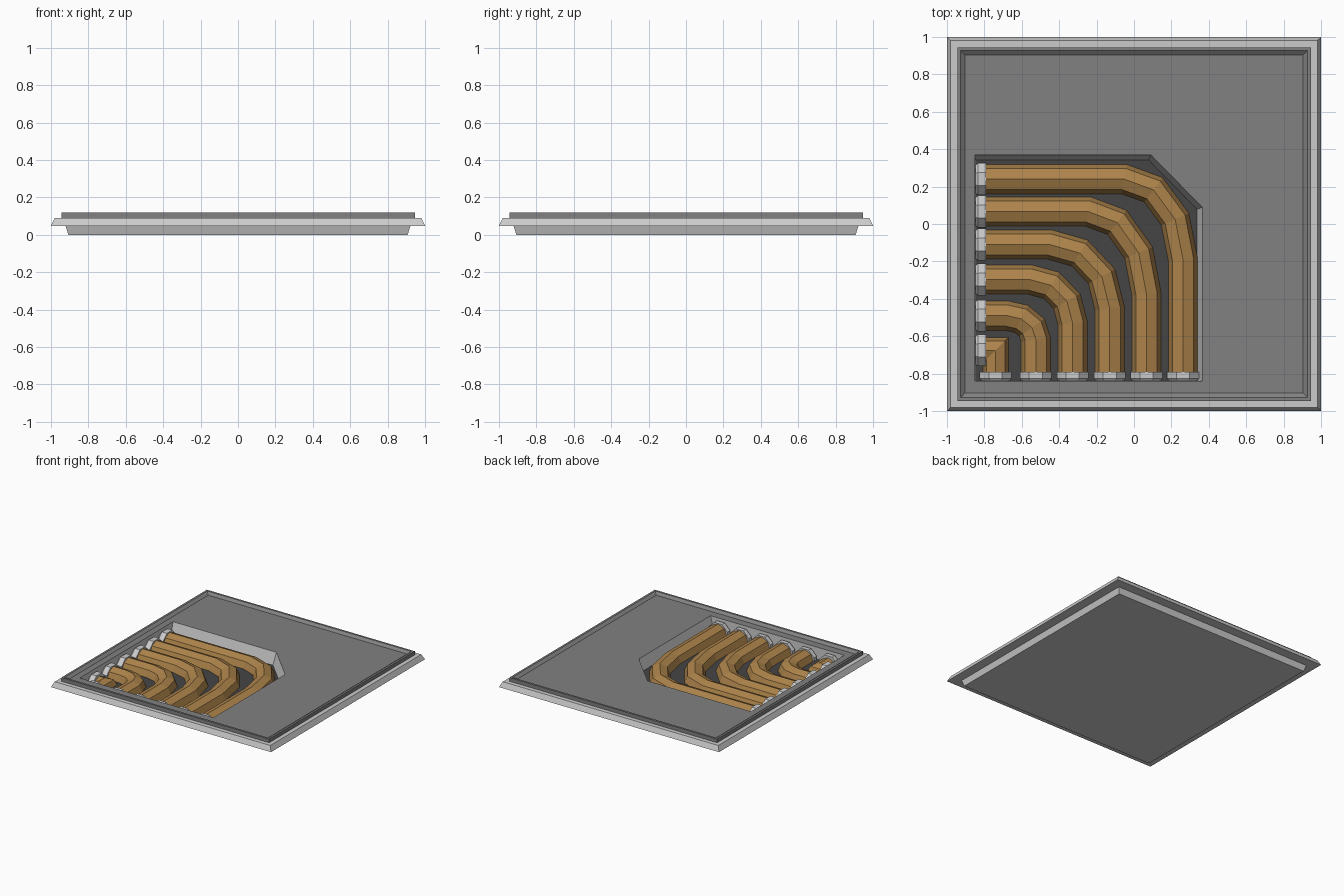
import bpy, bmesh
from math import cos, sin, pi
from mathutils import Vector

if "Cube" in bpy.data.objects:
    bpy.data.objects.remove(bpy.data.objects["Cube"])


def material(name, rgb):
    m = bpy.data.materials.new(name)
    m.diffuse_color = (*rgb, 1)
    m.use_nodes = True
    m.node_tree.nodes["Principled BSDF"].inputs["Base Color"].default_value = m.diffuse_color
    return m


PANEL = material("panel_grey", (0.22, 0.22, 0.22))
DARK = material("pit_dark", (0.06, 0.06, 0.06))
COPPER = material("copper", (0.42, 0.23, 0.07))


def finish(bm, name, mat=None):
    bmesh.ops.recalc_face_normals(bm, faces=bm.faces)
    me = bpy.data.meshes.new(name)
    bm.to_mesh(me)
    bm.free()
    ob = bpy.data.objects.new(name, me)
    bpy.context.collection.objects.link(ob)
    if mat:
        me.materials.append(mat)
    return ob


def loft(bm, rings, closed=True):
    """Skin consecutive rings of points; returns the rings of verts."""
    vr = [[bm.verts.new(p) for p in r] for r in rings]
    for a, b in zip(vr, vr[1:]):
        n = len(a)
        for i in range(n if closed else n - 1):
            j = (i + 1) % n
            bm.faces.new((a[i], a[j], b[j], b[i]))
    return vr


def square(h, z):
    return [(-h, -h, z), (h, -h, z), (h, h, z), (-h, h, z)]


# outer flange and lower body
bm = bmesh.new()
r = loft(bm, [square(h, z) for h, z in
              ((0.907, 0), (0.922, 0.048), (1, 0.048), (0.98, 0.09), (0.94, 0.09))])
bm.faces.new(r[0])
finish(bm, "flange_frame")

# pit outlines
FLOOR_Z, TOP_Z = 0.004, 0.102
pit_top = [(-0.85, -0.84), (0.365, -0.84), (0.365, 0.09), (0.09, 0.37), (-0.85, 0.37)]
pit_low = [(-0.848, -0.838), (0.338, -0.838), (0.338, 0.078), (0.078, 0.342), (-0.848, 0.342)]

# top panel with raised lip and a hole for the pit
bm = bmesh.new()
r = loft(bm, [square(h, z) for h, z in
              ((0.945, 0.085), (0.945, 0.12), (0.928, 0.12), (0.903, TOP_Z))])
hole = [bm.verts.new((x, y, TOP_Z)) for x, y in pit_top]
edges = [bm.edges.new((hole[i - 1], hole[i])) for i in range(5)]
edges += [bm.edges.get((r[-1][i - 1], r[-1][i])) for i in range(4)]
bmesh.ops.triangle_fill(bm, edges=edges, use_beauty=True)
finish(bm, "top_panel", PANEL)

# pit walls and floor
bm = bmesh.new()
loft(bm, [[(x, y, TOP_Z) for x, y in pit_top], [(x, y, FLOOR_Z) for x, y in pit_low]])
bmesh.ops.reverse_faces(bm, faces=bm.faces)
ob = finish(bm, "pit_walls")
bm = bmesh.new()
bm.faces.new([bm.verts.new((x, y, FLOOR_Z)) for x, y in pit_low])
finish(bm, "pit_floor", DARK)


def sweep(name, path, radii, arch, mat=None):
    """Sweep a half-round section along a flat path with mitred joints."""
    pts = [Vector(p) for p in path]
    rings = []
    for i, p in enumerate(pts):
        d1 = (pts[i] - pts[i - 1]).normalized() if i else (pts[1] - pts[0]).normalized()
        d2 = (pts[i + 1] - pts[i]).normalized() if i + 1 < len(pts) else d1
        t = (d1 + d2).normalized()
        side = Vector((-t.y, t.x)) / t.dot(d1)
        rings.append([(p.x + side.x * u * radii[i], p.y + side.y * u * radii[i],
                       v * radii[i]) for u, v in arch])
    bm = bmesh.new()
    vr = loft(bm, rings, closed=False)
    bm.faces.new(vr[0])
    bm.faces.new(vr[-1])
    return finish(bm, name, mat)


ridge_arch = [(cos(a * pi / 4), sin(a * pi / 4)) for a in range(5)]
flat_arch = [(0.92, 0)] + [(cos((a + .5) * pi / 4), sin((a + .5) * pi / 4)) for a in range(4)] + [(-0.92, 0)]

# pipes: (left end y, bottom end x, bend start x, bend end y)
pipes = [(0.24, 0.262, -0.053, -0.19), (0.067, 0.067, -0.246, -0.375),
         (-0.11, -0.13, -0.45, -0.45), (-0.297, -0.328, -0.556, -0.53),
         (-0.49, -0.525, -0.68, -0.617), (-0.675, -0.74, None, None)]
for k, (y, x, bx, by) in enumerate(pipes, 1):
    path = [(-0.8, y)]
    if bx is None:
        path.append((x, y))
    else:
        path += [(bx + (x - bx) * sin(a * pi / 6), by + (y - by) * cos(a * pi / 6))
                 for a in range(4)]
    path.append((x, -0.8))
    sweep(f"pipe_{k}", path, [0.08 if bx is not None else 0.07] * len(path), ridge_arch, COPPER)
    # end collars on the left and front walls
    sweep(f"left_collar_{k}", [(-0.847, y), (-0.835, y), (-0.79, y)],
          [0.082, 0.092, 0.092], flat_arch)
    sweep(f"front_collar_{k}", [(x, -0.837), (x, -0.825), (x, -0.79)],
          [0.082, 0.092, 0.092], flat_arch)
